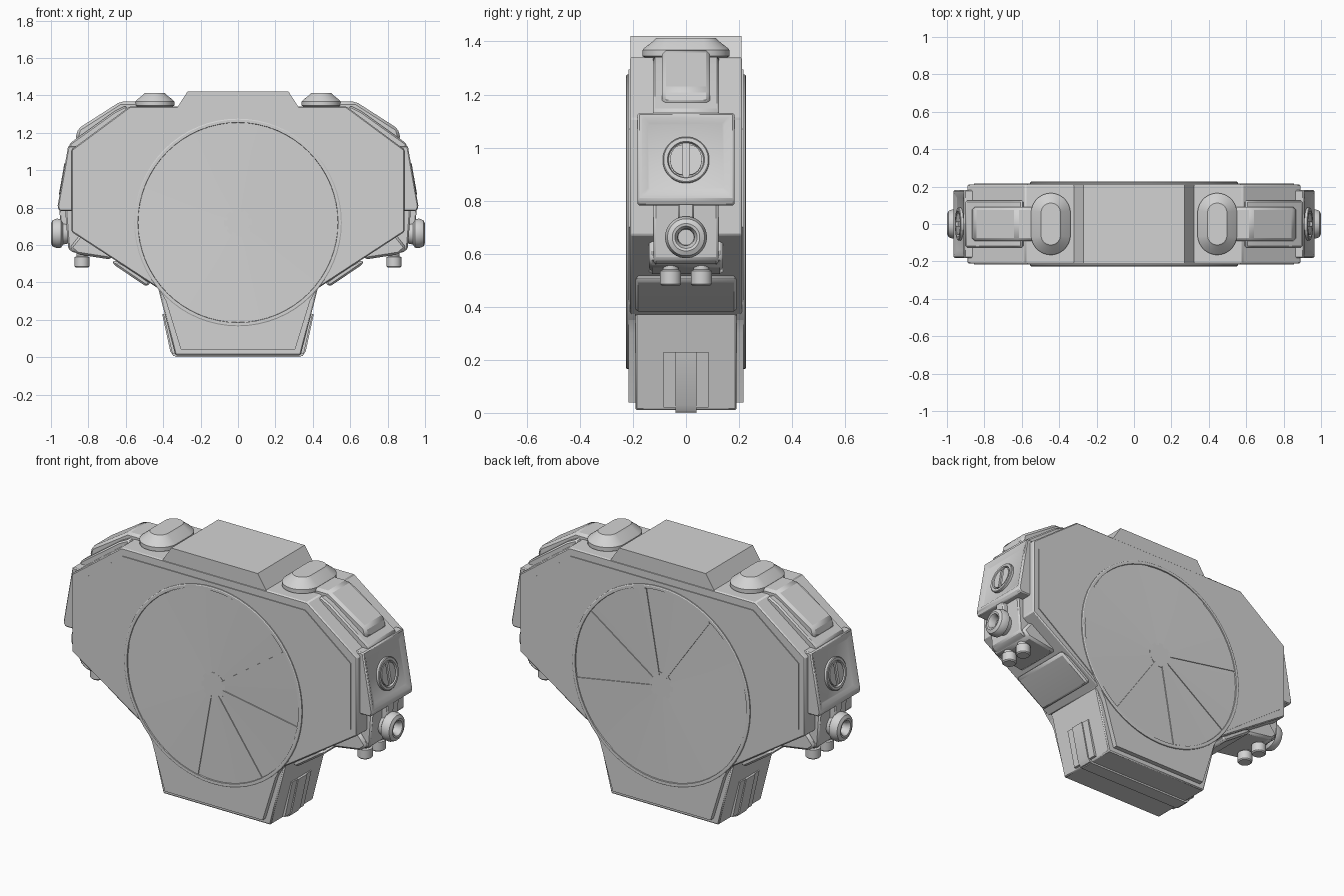
import bpy, bmesh, math
from mathutils import Matrix, Vector

if "Cube" in bpy.data.objects:
    bpy.data.objects.remove(bpy.data.objects["Cube"])

grey = bpy.data.materials.new("plain grey")
grey.diffuse_color = (0.65, 0.65, 0.65, 1)
grey.use_nodes = True
grey.node_tree.nodes["Principled BSDF"].inputs["Base Color"].default_value = grey.diffuse_color


def finish(name, bm, mirror=(False, False), bevel=0.0):
    bmesh.ops.recalc_face_normals(bm, faces=bm.faces)
    for f in bm.faces:
        f.smooth = True
    for e in bm.edges:
        e.smooth = e.calc_face_angle(0) < math.radians(30)
    me = bpy.data.meshes.new(name)
    bm.to_mesh(me)
    bm.free()
    me.materials.append(grey)
    ob = bpy.data.objects.new(name, me)
    bpy.context.collection.objects.link(ob)
    if bevel:
        b = ob.modifiers.new("Bevel", 'BEVEL')
        b.width, b.segments, b.limit_method = bevel, 1, 'ANGLE'
    if any(mirror):
        m = ob.modifiers.new("Mirror", 'MIRROR')
        m.use_axis = (mirror[0], mirror[1], False)
        m.use_mirror_merge = False
    return ob


def prism_bm(pts, y0, y1):
    """Extrude an x-z outline from y0 to y1."""
    bm = bmesh.new()
    face = bm.faces.new([bm.verts.new((x, y0, z)) for x, z in pts])
    new = bmesh.ops.extrude_face_region(bm, geom=[face])["geom"]
    bmesh.ops.translate(bm, vec=(0, y1 - y0, 0),
                        verts=[v for v in new if isinstance(v, bmesh.types.BMVert)])
    bmesh.ops.recalc_face_normals(bm, faces=bm.faces)
    return bm


def prism(name, pts, half, mirror=False, bevel=0.0):
    return finish(name, prism_bm(pts, -half, half), (mirror, False), bevel)


def sym(pts):
    """Close a right-half outline with its mirror image."""
    return pts + [(-x, z) for x, z in reversed(pts)]


def lathe(name, prof, loc, axis, n=32, stretch=0.0, mirror=(True, False)):
    """Turn (radius, height) points about an axis; stretch makes a stadium in y."""
    bm = bmesh.new()
    rot = Vector((0, 0, 1)).rotation_difference(Vector(axis)).to_matrix().to_4x4()
    mat = Matrix.Translation(loc) @ rot
    rings = []
    for r, h in prof:
        ring = []
        for i in range(n):
            a = 2 * math.pi * (i + 0.5) / n
            off = math.copysign(stretch, math.sin(a))
            ring.append(bm.verts.new(mat @ Vector((r * math.cos(a), r * math.sin(a) + off, h))))
        rings.append(ring)
    for a, b in zip(rings, rings[1:]):
        for i in range(n):
            j = (i + 1) % n
            bm.faces.new((a[i], a[j], b[j], b[i]))
    bm.faces.new(rings[0])
    bm.faces.new(rings[-1])
    return finish(name, bm, mirror)


# main housing, stem and raised front/back panel
prism("housing", sym([(0.58, 1.34), (0.89, 1.11), (0.89, 0.67), (0.43, 0.37)]), 0.212, bevel=0.006)
prism("stem", sym([(0.43, 0.38), (0.335, 0.01)]), 0.19, bevel=0.006)
prism("face_panel", sym([(0.57, 1.295), (0.855, 1.07), (0.855, 0.70), (0.44, 0.40),
                         (0.385, 0.30), (0.305, 0.04)]), 0.217)
prism("top_block", sym([(0.27, 1.42), (0.325, 1.335)]), 0.21)

# stem grip ribs and the ridge under the stem
prism("grip_rib_wide", [(0.34, 0.23), (0.399, 0.23), (0.352, 0.02), (0.30, 0.02)], 0.085, True)
prism("grip_rib_narrow", [(0.34, 0.23), (0.405, 0.23), (0.362, 0.03), (0.345, 0.005), (0.30, 0.005)], 0.04, True)
prism("bottom_ridge", sym([(0.34, 0.04), (0.335, 0.0)]), 0.04)

# round rim on front and back
C = Vector((0, 0, 0.72))
bm = bmesh.new()
N = 64
prof = [(0.555, 0.19), (0.555, 0.223), (0.550, 0.226), (0.535, 0.226), (0.530, 0.19)]
rings = [[bm.verts.new(C + Vector((r * math.cos(2 * math.pi * i / N), -y, r * math.sin(2 * math.pi * i / N))))
          for i in range(N)] for r, y in prof]
for a, b in zip(rings, rings[1:]):
    for i in range(N):
        j = (i + 1) % N
        bm.faces.new((a[i], a[j], b[j], b[i]))
finish("disc_rim", bm, (False, True))

# eight slightly tilted fan blades with a small step between neighbours
bm = bmesh.new()
K = 8
for s in range(8):
    inner, outer, foot = [], [], []
    for k in range(K + 1):
        a = math.radians(35 + 45 * (s + k / K))
        y = -0.219 - 0.005 * k / K
        d = Vector((math.cos(a), 0, math.sin(a)))
        inner.append(bm.verts.new(C + d * 0.06 + Vector((0, y, 0))))
        outer.append(bm.verts.new(C + d * 0.533 + Vector((0, y, 0))))
        foot.append(C + d)
    for k in range(K):
        bm.faces.new((inner[k], outer[k], outer[k + 1], inner[k + 1]))
    # step wall at the high edge
    w = [bm.verts.new((v.co.x, -0.215, v.co.z)) for v in (inner[K], outer[K])]
    bm.faces.new((inner[K], outer[K], w[1], w[0]))
finish("fan_blades", bm, (False, True))
lathe("fan_hub", [(0.075, 0.0), (0.075, 0.011)], (0, -0.211, 0.72), (0, -1, 0), 16, mirror=(False, True))

# top knobs
lathe("top_knob", [(0.09, 0), (0.105, 0.008), (0.105, 0.03), (0.098, 0.038), (0.062, 0.066), (0.052, 0.076)],
      (0.445, 0, 1.337), (0, 0, 1), 32, stretch=0.06)

# shoulder arms lying on the upper slopes
prism("shoulder_plate", [(0.58, 1.31), (0.60, 1.345), (0.66, 1.315), (0.90, 1.143), (0.90, 1.10), (0.80, 1.10)],
      0.125, True, 0.008)
prism("shoulder_arm", [(0.48, 1.30), (0.48, 1.366), (0.63, 1.366), (0.855, 1.222), (0.87, 1.165),
                       (0.80, 1.13)], 0.09, True, 0.014)

# side pods with a sunken outer panel
bm = prism_bm([(0.84, 1.13), (0.908, 1.13), (0.965, 0.805), (0.955, 0.782), (0.84, 0.782)], -0.182, 0.182)
face = max(bm.faces, key=lambda f: f.normal.x * f.calc_area())
bmesh.ops.inset_individual(bm, faces=[face], thickness=0.024, depth=0.0)
bmesh.ops.inset_individual(bm, faces=[face], thickness=0.03, depth=-0.012)
finish("side_pod", bm, (True, False), 0.006)

# round dial with a vertical bar on each pod
tilt = Vector((0.325, 0, 0.057)).normalized()
dial = Vector((0.927, 0, 0.952))
lathe("pod_dial", [(0.088, -0.01), (0.088, 0.013), (0.084, 0.016), (0.070, 0.016), (0.066, 0.004)], dial, tilt)
for side, s in (("front", -1), ("back", 1)):
    bm = bmesh.new()
    seg = []
    for i in range(13):
        a = math.pi * i / 12
        seg.append((0.058 * math.cos(a), s * (0.012 + 0.048 * math.sin(a))))
    up = Vector((-tilt.z, 0, tilt.x))
    f = bm.faces.new([bm.verts.new(dial + up * u + Vector((0, v, 0))) for u, v in seg])
    g = bmesh.ops.extrude_face_region(bm, geom=[f])["geom"]
    bmesh.ops.translate(bm, vec=tilt * 0.014, verts=[v for v in g if isinstance(v, bmesh.types.BMVert)])
    finish("dial_half_" + side, bm, (True, False))

# lower connector box, its bracket, neck and ring socket
prism("connector_box", [(0.80, 0.80), (0.925, 0.80), (0.908, 0.58), (0.885, 0.562), (0.70, 0.53), (0.70, 0.62)],
      0.122, True, 0.008)
prism("connector_bracket", [(0.84, 0.66), (0.90, 0.585), (0.86, 0.55), (0.68, 0.522), (0.66, 0.56), (0.80, 0.66)],
      0.14, True, 0.012)
prism("socket_neck", [(0.90, 0.80), (0.955, 0.80), (0.95, 0.70), (0.90, 0.70)], 0.03, True, 0.006)
lathe("ring_socket", [(0.055, 0), (0.06, 0.025), (0.077, 0.036), (0.079, 0.06), (0.070, 0.082),
                      (0.052, 0.09), (0.042, 0.088), (0.032, 0.07), (0.030, 0.045)],
      (0.91, 0, 0.662), (1, 0, 0))

# two pegs beneath each connector
lathe("peg", [(0.034, 0), (0.040, 0.006), (0.040, 0.055), (0.030, 0.06), (0.030, 0.10)],
      (0.834, 0.058, 0.48), (0, 0, 1), 20, mirror=(True, True))

# plates on the lower slopes
prism("lower_slope_plate", [(0.672, 0.518), (0.667, 0.497), (0.502, 0.385), (0.487, 0.378), (0.465, 0.40),
                            (0.60, 0.50)], 0.19, True, 0.01)
